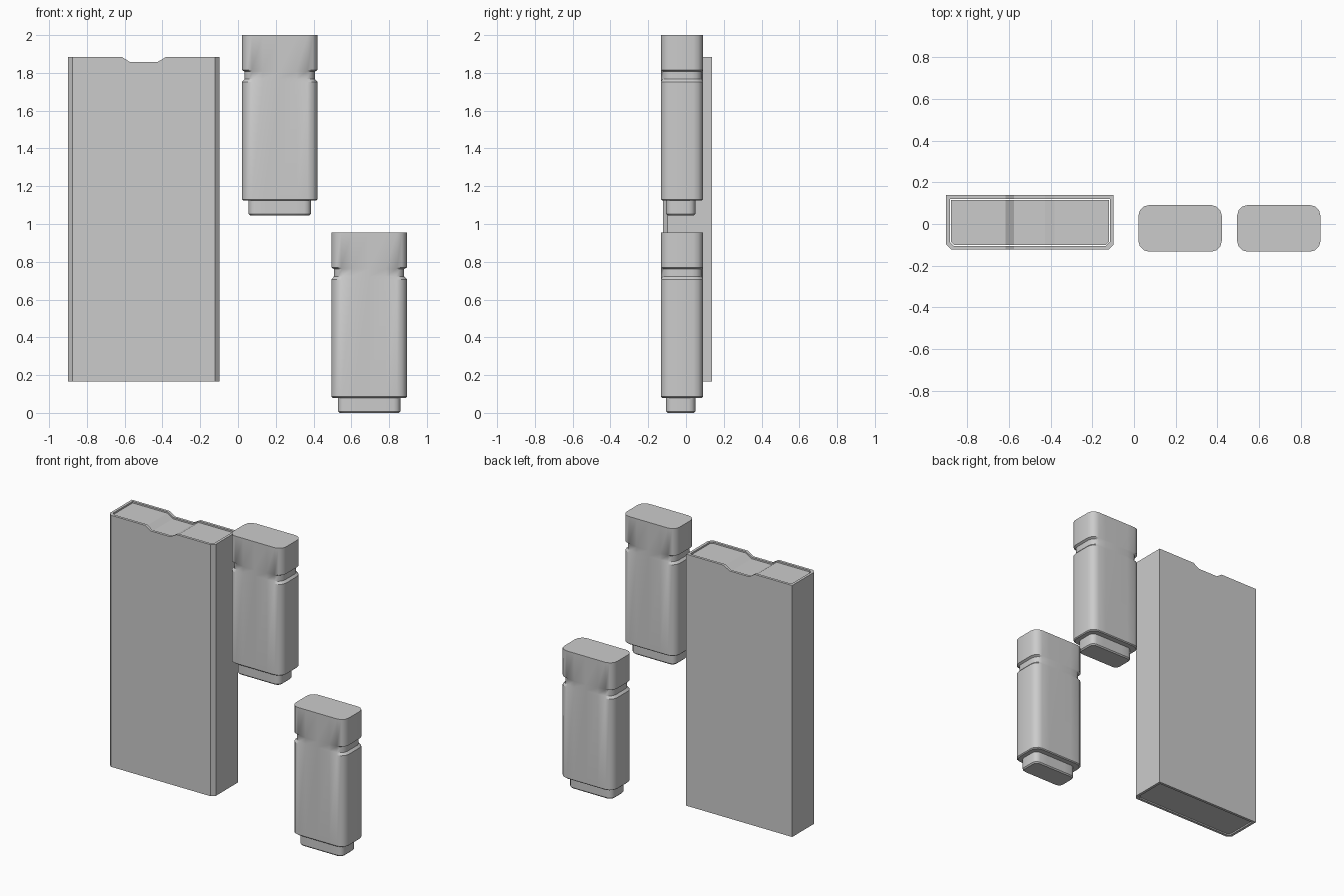
import bpy, math

if "Cube" in bpy.data.objects:
    bpy.data.objects.remove(bpy.data.objects["Cube"])


def loft(name, rings, cap=True, loop=False, smooth=False):
    """Skin equal-length rings (front row left to right, then back row right to left)."""
    n = len(rings[0])
    verts = [v for r in rings for v in r]
    faces = []
    count = len(rings)
    for k in range(count if loop else count - 1):
        a, b = k * n, ((k + 1) % count) * n
        for i in range(n):
            j = (i + 1) % n
            faces.append((a + i, a + j, b + j, b + i))
    if cap:
        top = (count - 1) * n
        for i in range(n // 2 - 1):
            quad = (i, i + 1, n - 2 - i, n - 1 - i)
            faces.append(tuple(reversed(quad)))
            faces.append(tuple(top + q for q in quad))
    mesh = bpy.data.meshes.new(name)
    mesh.from_pydata(verts, [], faces)
    obj = bpy.data.objects.new(name, mesh)
    bpy.context.collection.objects.link(obj)
    if smooth:
        bpy.ops.object.select_all(action='DESELECT')
        bpy.context.view_layer.objects.active = obj
        obj.select_set(True)
        bpy.ops.object.shade_smooth_by_angle(angle=math.radians(35))
    return obj


# Outer box: notched rim, chamfered front corners
NOTCH = [-0.615, -0.574, -0.426, -0.38]
Z0, Z1, DIP = 0.165, 1.885, 0.027


def box_ring(inset, c, z, notched=False):
    x0, x1 = -0.9 + inset, -0.098 - inset
    y0, y1 = -0.123 + inset, 0.138 - inset
    xs = [x0, x0 + c] + NOTCH + [x1 - c, x1]
    front = [(x, y0 + (c if x in (x0, x1) else 0)) for x in xs]
    back = [(x, y1) for x in reversed(xs)]
    return [(x, y, z - (DIP if notched and x in NOTCH[1:3] else 0))
            for x, y in front + back]


loft("box_sleeve", [box_ring(0, 0.024, Z0), box_ring(0, 0.024, Z1, True),
                    box_ring(0.018, 0.018, Z1, True), box_ring(0.018, 0.018, Z0)],
     cap=False, loop=True)
loft("box_filling", [box_ring(0.022, 0.016, Z0 + 0.006),
                     box_ring(0.022, 0.016, Z1 - 0.008, True)])


# Containers: rounded rectangular body, neck groove fading across the wide faces
def pod_ring(hw, hd, r, z, groove=0.0):
    left = [(-hw + r - r * math.cos(t), -hd + r - r * math.sin(t))
            for t in (math.radians(a) for a in (0, 30, 60, 90))]
    half = left + [(-hw * 0.45, -hd)]
    front = half + [(0, -hd)] + [(-x, y) for x, y in reversed(half)]
    pts = []
    for x, y in front:
        fade = max(0.0, (abs(x) / hw - 0.45) / 0.55)
        pts.append((x * (1 - groove * fade / hw), y * (1 - groove * fade / hd), z))
    return pts + [(x, -y, z) for x, y, z in reversed(pts)]


def container(name, cx, z):
    w, d, r = 0.2, 0.112, 0.052
    body = loft(name + "_body", [pod_ring(w - 0.006, d - 0.006, r, 0.08),
                                 pod_ring(w, d, r, 0.086),
                                 pod_ring(w, d, r, 0.707),
                                 pod_ring(w, d, r, 0.722, 0.014),
                                 pod_ring(w, d, r, 0.762, 0.014),
                                 pod_ring(w, d, r, 0.77),
                                 pod_ring(w, d, r, 0.955)], smooth=True)
    # Stepped plug under the body
    plug = loft(name + "_plug", [pod_ring(0.157, 0.07, 0.03, 0),
                                 pod_ring(0.165, 0.077, 0.035, 0.008),
                                 pod_ring(0.165, 0.077, 0.035, 0.085)], smooth=True)
    body.location = (cx, -0.021, z)
    plug.location = (cx, -0.028, z)


container("lower_container", 0.694, 0.0)
container("upper_container", 0.221, 1.045)
